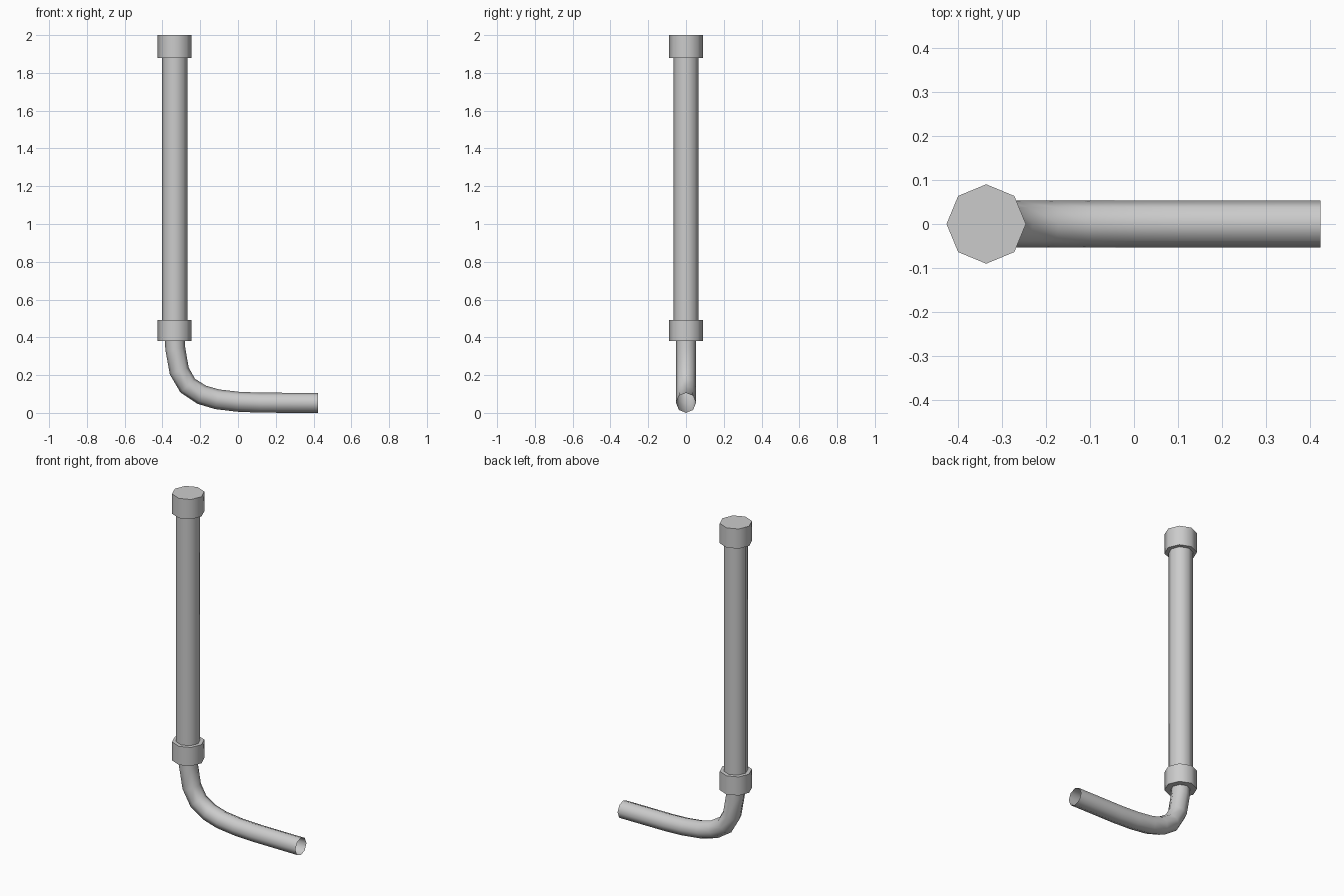
import bpy, bmesh, math
from mathutils import Vector

if "Cube" in bpy.data.objects:
    bpy.data.objects.remove(bpy.data.objects["Cube"])

SIDES = 8
CX = -0.335


def sweep(name, path, radius, smooth_angle, cap_start=True, cap_end=True):
    """Octagonal tube along a path of (x, z) points in the y = 0 plane."""
    pts = [Vector((x, 0, z)) for x, z in path]
    bm = bmesh.new()
    rings = []
    for i, p in enumerate(pts):
        d_in = (p - pts[i - 1]).normalized() if i else (pts[1] - p).normalized()
        d_out = (pts[i + 1] - p).normalized() if i < len(pts) - 1 else d_in
        t = (d_in + d_out).normalized()
        u, v = Vector((t.z, 0, -t.x)), Vector((0, 1, 0))
        rings.append([bm.verts.new(p + radius * (math.cos(a) * u + math.sin(a) * v))
                      for a in (2 * math.pi * k / SIDES for k in range(SIDES))])
    for a, b in zip(rings, rings[1:]):
        for k in range(SIDES):
            n = (k + 1) % SIDES
            bm.faces.new((a[k], a[n], b[n], b[k]))
    if cap_start:
        bm.faces.new(rings[0][::-1])
    if cap_end:
        bm.faces.new(rings[-1])
    bmesh.ops.recalc_face_normals(bm, faces=bm.faces)
    mesh = bpy.data.meshes.new(name)
    bm.to_mesh(mesh)
    bm.free()
    ob = bpy.data.objects.new(name, mesh)
    bpy.context.collection.objects.link(ob)
    bpy.ops.object.select_all(action='DESELECT')
    ob.select_set(True)
    bpy.context.view_layer.objects.active = ob
    bpy.ops.object.shade_smooth_by_angle(angle=math.radians(smooth_angle))
    return ob


# Upright tube and its two collars
sweep("upright_tube", [(CX, 0.44), (CX, 1.94)], 0.067, 50)
sweep("top_cap", [(CX, 1.88), (CX, 2.0)], 0.09, 50)
sweep("lower_collar", [(CX, 0.38), (CX, 0.493)], 0.09, 50)

# Curved outlet pipe with an open end
bend = [(CX, 0.42), (-0.332, 0.34), (-0.311, 0.222), (-0.266, 0.144), (-0.192, 0.096),
        (-0.11, 0.072), (0.0, 0.059), (0.12, 0.054), (0.423, 0.053)]
sweep("outlet_pipe", bend, 0.053, 50, cap_end=False)
